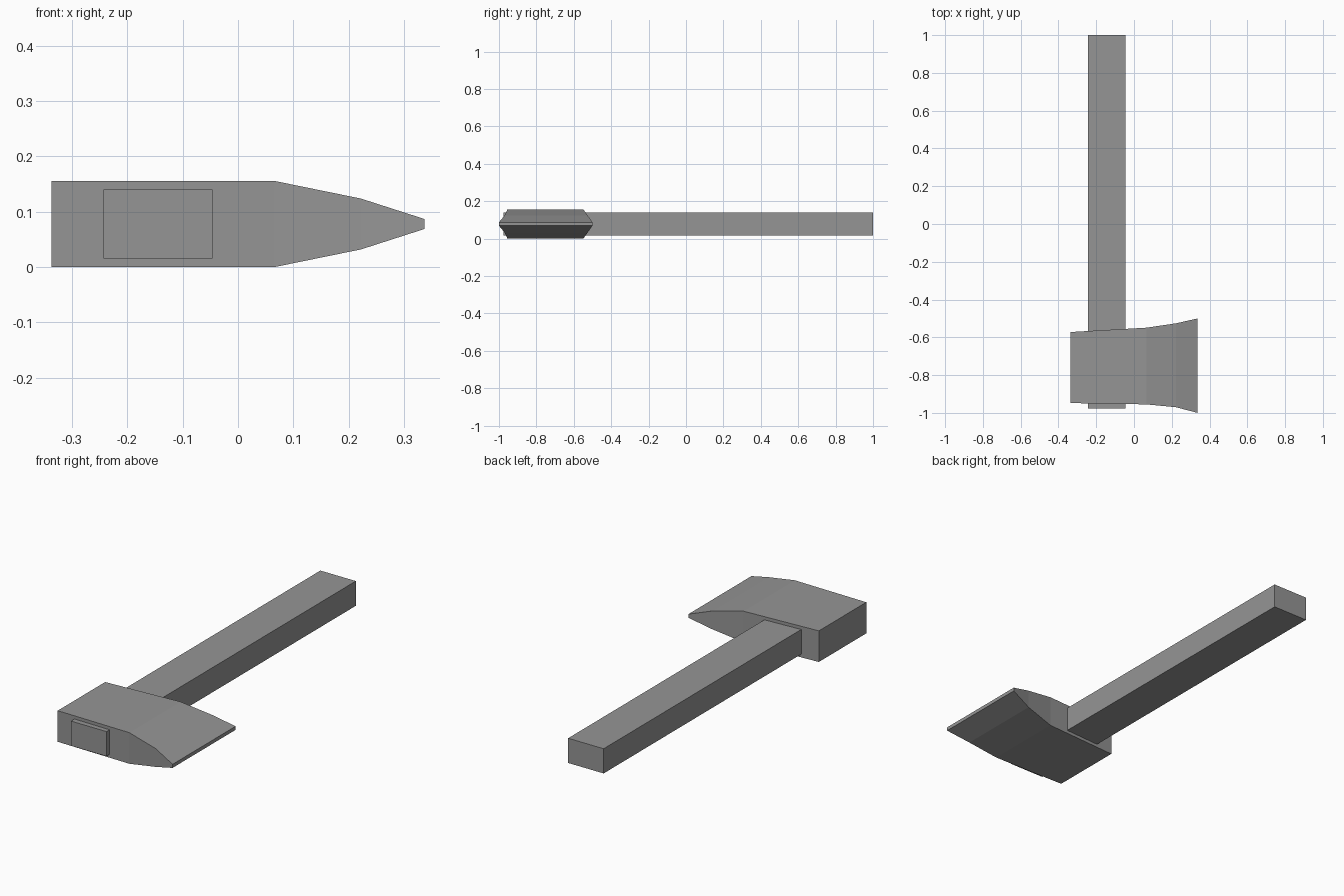
import bpy
import bmesh

cube = bpy.data.objects.get("Cube")
if cube:
    bpy.data.objects.remove(cube, do_unlink=True)

grey = bpy.data.materials.new("plain_grey")
grey.use_nodes = True
grey.diffuse_color = (0.3, 0.3, 0.3, 1)
grey.node_tree.nodes["Principled BSDF"].inputs["Base Color"].default_value = (0.3, 0.3, 0.3, 1)


def loft(name, sections):
    """Join rectangular sections (x, y_min, y_max, z_min, z_max) along x and cap the ends."""
    bm = bmesh.new()
    rings = [[bm.verts.new((x, y, z)) for y, z in ((y0, z0), (y1, z0), (y1, z1), (y0, z1))]
             for x, y0, y1, z0, z1 in sections]
    for a, b in zip(rings, rings[1:]):
        for i in range(4):
            j = (i + 1) % 4
            bm.faces.new((a[i], a[j], b[j], b[i]))
    bm.faces.new(rings[0])
    bm.faces.new(rings[-1])
    bmesh.ops.recalc_face_normals(bm, faces=bm.faces)
    mesh = bpy.data.meshes.new(name)
    bm.to_mesh(mesh)
    bm.free()
    mesh.materials.append(grey)
    obj = bpy.data.objects.new(name, mesh)
    bpy.context.collection.objects.link(obj)
    return obj


# Head: square poll tapering to a flared cutting edge
loft("axe_head", [
    (-0.337, -0.948, -0.572, 0.0, 0.156),
    (0.065, -0.955, -0.549, 0.0, 0.156),
    (0.222, -0.970, -0.526, 0.032, 0.124),
    (0.337, -1.0, -0.5, 0.069, 0.087),
])

# Handle: straight bar passing through the head
loft("handle", [
    (-0.243, -0.977, 1.0, 0.016, 0.14),
    (-0.046, -0.977, 1.0, 0.016, 0.14),
])
